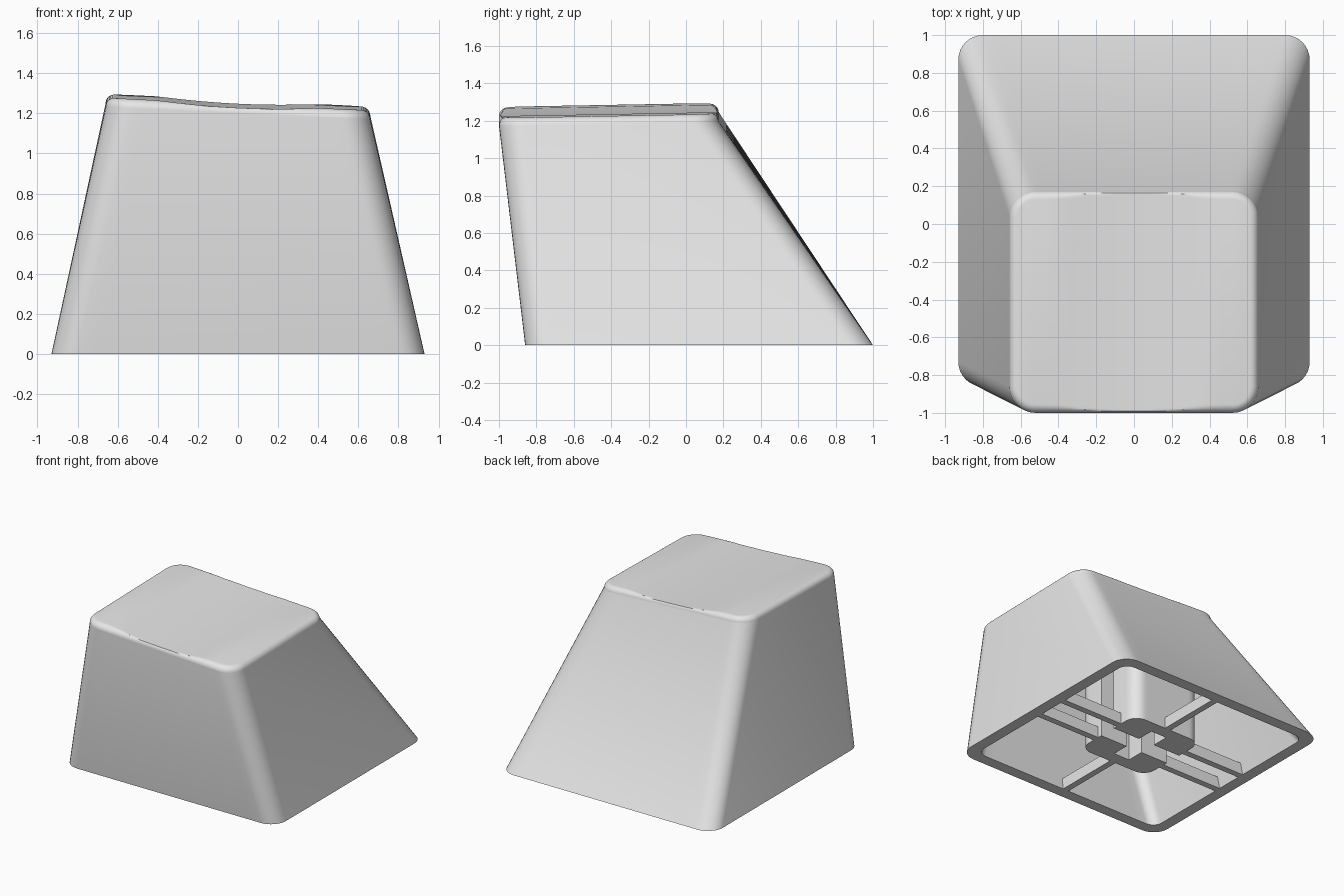
import bpy, bmesh, math

cube = bpy.data.objects.get("Cube")
if cube:
    bpy.data.objects.remove(cube)

grey = bpy.data.materials.new("light grey plastic")
grey.use_nodes = True
grey.diffuse_color = (0.8, 0.8, 0.8, 1)
grey.node_tree.nodes["Principled BSDF"].inputs["Base Color"].default_value = (0.8, 0.8, 0.8, 1)

ARC, FLAT = 8, 20      # segments per rounded corner and per straight side
MID_Y = 0.07           # centre of the stem


def top_z(x, y, drop=0):
    """Tilted top with a shallow trough that also cuts the rounded edge."""
    plane = 1.265 - 0.048 * x + 0.018 * (y - 0.13)
    return plane - max(drop, 0.018 * (1 - (x / 0.4) ** 2))


def ring(hx, y0, y1, r, z):
    """Rounded rectangle; front and back points are paired by x."""
    half = []
    for i in range(ARC + 1):
        a = math.pi / 2 * i / ARC
        half.append((-hx + r - r * math.cos(a), r - r * math.sin(a)))
    right = [(-x, d) for x, d in reversed(half)]
    flat = [((hx - r) * (2 * i / FLAT - 1), 0) for i in range(1, FLAT)]
    half += flat + right
    pts = [(x, y0 + d) for x, d in half] + [(x, y1 - d) for x, d in reversed(half)]
    return [(x, y, z(x, y) if callable(z) else z) for x, y in pts]


def make_object(name, bm):
    bmesh.ops.recalc_face_normals(bm, faces=bm.faces)
    mesh = bpy.data.meshes.new(name)
    bm.to_mesh(mesh)
    bm.free()
    mesh.materials.append(grey)
    ob = bpy.data.objects.new(name, mesh)
    bpy.context.collection.objects.link(ob)
    return ob


def loft(name, rings):
    """Skin the rings and close both ends with front-to-back strips."""
    bm = bmesh.new()
    rows = [[bm.verts.new(p) for p in r] for r in rings]
    n = len(rows[0])
    for a, b in zip(rows, rows[1:]):
        for i in range(n):
            j = (i + 1) % n
            bm.faces.new((a[i], a[j], b[j], b[i]))
    for row in (rows[0], rows[-1]):
        for i in range(n // 2 - 1):
            bm.faces.new((row[i], row[i + 1], row[n - 2 - i], row[n - 1 - i]))
    return make_object(name, bm)


def box(name, x, y, z, sx, sy, sz):
    bm = bmesh.new()
    bmesh.ops.create_cube(bm, size=1)
    bmesh.ops.scale(bm, vec=(sx, sy, sz), verts=bm.verts)
    bmesh.ops.translate(bm, vec=(x, y, z), verts=bm.verts)
    return make_object(name, bm)


def boolean(ob, tool, operation):
    mod = ob.modifiers.new("cut", "BOOLEAN")
    mod.operation, mod.object, mod.solver = operation, tool, "EXACT"
    with bpy.context.temp_override(object=ob, active_object=ob, selected_objects=[ob]):
        bpy.ops.object.modifier_apply(modifier=mod.name)


# Hollow cap: rounded top edge, sloping walls, flat rim, inner cavity
rings = []
FILLET, STEPS = 0.045, 7
for i in range(STEPS, -1, -1):
    a = math.pi / 2 * i / STEPS
    inset, drop = FILLET * (1 - math.cos(a)), FILLET * (1 - math.sin(a))
    rings.append(ring(0.66 - inset, -1 + inset, 0.175 - inset, 0.14 - inset,
                      lambda x, y, d=drop: top_z(x, y, d)))
rings += [ring(0.93, -0.86, 1, 0.13, 0),
          ring(0.84, -0.77, 0.91, 0.08, 0),
          ring(0.6, -0.88, 0.15, 0.09, 1.1)]
cap = loft("cap_shell", rings)

# Stem and bracing ribs
stem = loft("stem", [ring(0.31, MID_Y - 0.31, MID_Y + 0.31, 0.1, z) for z in (0, 1.2)])
ribs = [box("centre_rib", 0, MID_Y, 0.045, 0.05, 2, 0.09)]
for side, name in ((-1, "front_rib"), (1, "back_rib")):
    ribs.append(box(name, 0, MID_Y + side * 0.13, 0.045, 2, 0.05, 0.09))

# Helpers: trim to the inside of the walls, then cut the cross socket
limit = loft("wall_limit", [ring(0.89, -0.82, 0.95, 0.1, -0.05),
                            ring(0.63, -0.93, 0.17, 0.1, 1.15)])
slots = [box("long_slot", 0, MID_Y, 0.25, 0.8, 0.14, 0.7),
         box("short_slot", 0, MID_Y, 0.25, 0.14, 0.42, 0.702)]
for part in [stem] + ribs:
    boolean(part, limit, "INTERSECT")
    for slot in slots:
        boolean(part, slot, "DIFFERENCE")
for helper in [limit] + slots:
    bpy.data.objects.remove(helper)

# Smooth shading with sharp edges kept
for ob in bpy.context.selected_objects:
    ob.select_set(False)
for ob in [cap, stem] + ribs:
    ob.select_set(True)
bpy.context.view_layer.objects.active = cap
bpy.ops.object.shade_smooth_by_angle(angle=math.radians(30))
